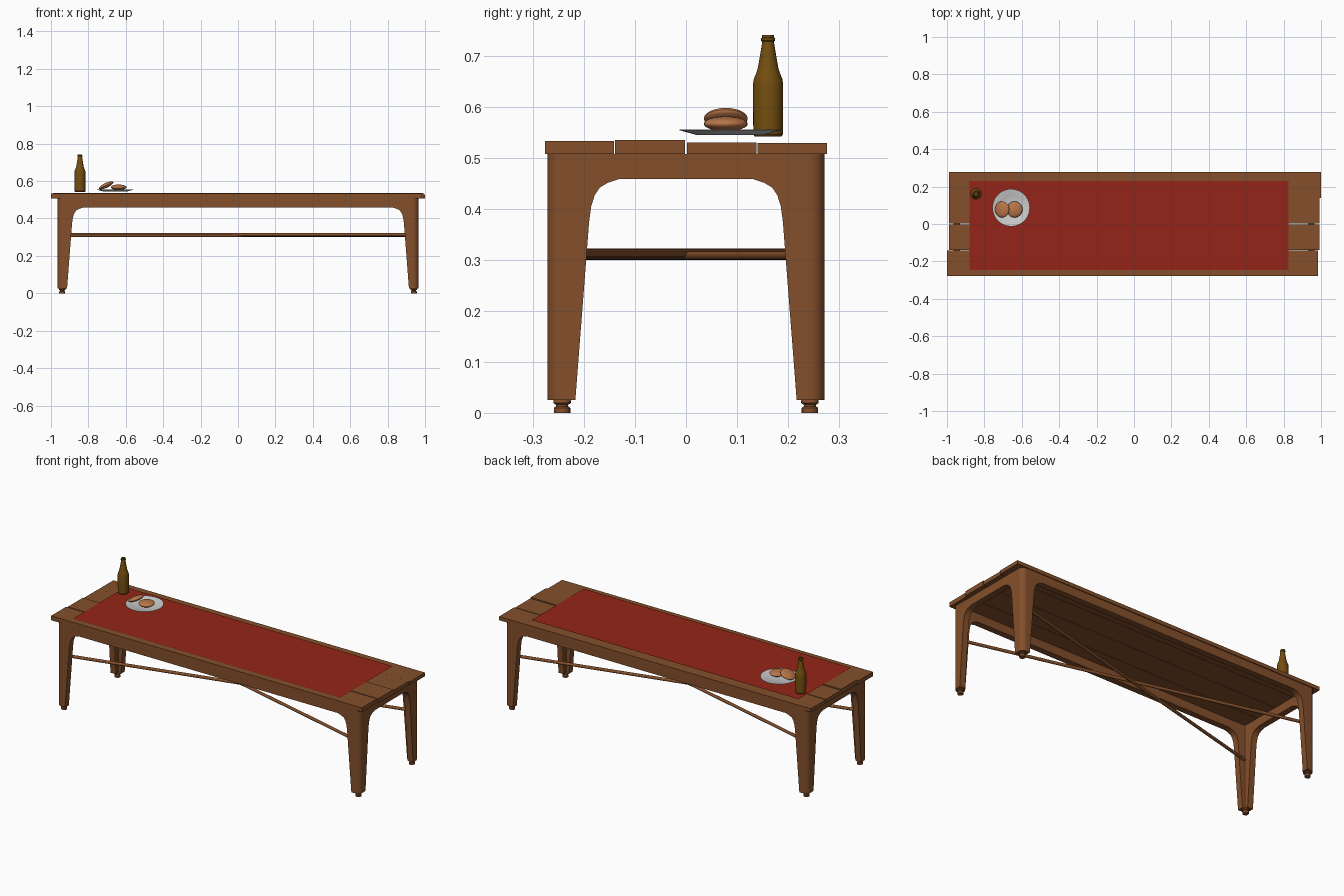
import bpy, bmesh, math
from mathutils import Vector

if "Cube" in bpy.data.objects:
    bpy.data.objects.remove(bpy.data.objects["Cube"])


def material(name, rgb):
    m = bpy.data.materials.new(name)
    m.diffuse_color = (*rgb, 1)
    m.use_nodes = True
    m.node_tree.nodes["Principled BSDF"].inputs["Base Color"].default_value = m.diffuse_color
    return m


WOOD = material("wood", (0.23, 0.078, 0.024))
RED = material("red_cloth", (0.30, 0.018, 0.009))
GLASS = material("brown_glass", (0.17, 0.075, 0.005))
BREAD = material("bread", (0.48, 0.18, 0.065))


def finish(name, bm, mat=None, smooth=True):
    bmesh.ops.recalc_face_normals(bm, faces=bm.faces)
    me = bpy.data.meshes.new(name)
    bm.to_mesh(me)
    bm.free()
    ob = bpy.data.objects.new(name, me)
    bpy.context.collection.objects.link(ob)
    if mat:
        me.materials.append(mat)
    if smooth:
        smooth_edges(ob)
    return ob


def smooth_edges(ob):
    bpy.ops.object.select_all(action='DESELECT')
    ob.select_set(True)
    bpy.context.view_layer.objects.active = ob
    bpy.ops.object.shade_smooth_by_angle(angle=math.radians(35))


def box(name, x0, x1, y0, y1, z0, z1, mat):
    bm = bmesh.new()
    bmesh.ops.create_cube(bm, size=1)
    for v in bm.verts:
        v.co = ((x0, x1)[v.co.x > 0], (y0, y1)[v.co.y > 0], (z0, z1)[v.co.z > 0])
    return finish(name, bm, mat, False)


def lathe(name, profile, loc, mat=None, sides=32):
    bm = bmesh.new()
    vs = [bm.verts.new((r, 0, z)) for r, z in profile]
    es = [bm.edges.new(p) for p in zip(vs, vs[1:])]
    bmesh.ops.spin(bm, geom=vs + es, cent=(0, 0, 0), axis=(0, 0, 1),
                   angle=math.tau, steps=sides)
    bmesh.ops.remove_doubles(bm, verts=bm.verts, dist=1e-5)
    ob = finish(name, bm, mat)
    ob.location = loc
    return ob


def rounded_loop(bm, hx, hy, r, z, n=8):
    out = []
    for k, (sx, sy) in enumerate(((1, 1), (-1, 1), (-1, -1), (1, -1))):
        for i in range(n + 1):
            a = (k + i / n) * math.pi / 2
            out.append(bm.verts.new((sx * (hx - r) + r * math.cos(a),
                                     sy * (hy - r) + r * math.sin(a), z)))
    return out


# Table planks, each slightly shifted and of a different height
for i, (x0, x1, y0, y1, top) in enumerate((
        (-1.0, 0.985, -0.277, -0.141, 0.533), (-0.99, 0.993, -0.139, -0.0015, 0.535),
        (-0.99, 0.993, 0.0015, 0.138, 0.530), (-0.99, 1.0, 0.140, 0.277, 0.529))):
    box(f"plank_{i + 1}", x0, x1, y0, y1, 0.508, top, WOOD)

# Frame: rounded rectangular wall, arched openings leave the legs
HX, HY, WALL = 0.966, 0.272, 0.035
bm = bmesh.new()
loops = [rounded_loop(bm, HX, HY, 0.03, 0.025), rounded_loop(bm, HX, HY, 0.03, 0.508),
         rounded_loop(bm, HX - WALL, HY - WALL, 0.004, 0.508),
         rounded_loop(bm, HX - WALL, HY - WALL, 0.004, 0.025)]
for a, b in zip(loops, loops[1:] + loops[:1]):
    for i in range(len(a)):
        j = (i + 1) % len(a)
        bm.faces.new((a[i], a[j], b[j], b[i]))
frame = finish("legs_and_apron", bm, WOOD, False)

ARCH = [(0.219, 0.0), (0.195, 0.31), (0.190, 0.375), (0.186, 0.405), (0.179, 0.427),
        (0.169, 0.442), (0.154, 0.451), (0.130, 0.459)]


def arch_cutter(name, along_x):
    shift = 0 if along_x else HX - HY + 0.003
    pts = [(h + shift, z) for h, z in ARCH]
    pts += [(-h, z) for h, z in reversed(pts)]
    bm = bmesh.new()
    vs = [bm.verts.new((-2, h, z) if along_x else (h, -2, z)) for h, z in pts]
    f = bm.faces.new(vs)
    ext = bmesh.ops.extrude_face_region(bm, geom=[f])["geom"]
    bmesh.ops.translate(bm, verts=[g for g in ext if isinstance(g, bmesh.types.BMVert)],
                        vec=Vector((4, 0, 0) if along_x else (0, 4, 0)))
    ob = finish(name, bm, None, False)
    ob.hide_render = True
    return ob


for along_x in (True, False):
    cutter = arch_cutter("arch_cutter", along_x)
    mod = frame.modifiers.new("arch", 'BOOLEAN')
    mod.operation, mod.solver, mod.object = 'DIFFERENCE', 'EXACT', cutter
    bpy.context.view_layer.objects.active = frame
    bpy.ops.object.modifier_apply(modifier=mod.name)
    bpy.data.objects.remove(cutter)
smooth_edges(frame)

# Turned feet
for sx in (-1, 1):
    for sy in (-1, 1):
        lathe("foot", [(0, 0), (0.016, 0), (0.016, 0.010), (0.012, 0.013), (0.012, 0.016),
                       (0.017, 0.019), (0.017, 0.024), (0.015, 0.027), (0, 0.027)],
              (sx * 0.940, sy * 0.243, 0), WOOD, 20)

# Crossed stretcher bars between opposite legs
for s, z in ((1, 0.3085), (-1, 0.3135)):
    d = Vector((0.934, s * 0.240, 0))
    bar = lathe("stretcher_bar", [(0, -d.length), (0.0085, -d.length),
                                  (0.0085, d.length), (0, d.length)], (0, 0, z), WOOD, 16)
    bar.rotation_euler = d.to_track_quat('Z', 'Y').to_euler()

# Flat table cloth
bm = bmesh.new()
bm.faces.new([bm.verts.new((x, y, 0.537)) for x, y in
              ((-0.88, -0.245), (0.825, -0.245), (0.825, 0.23), (-0.88, 0.23))])
finish("table_cloth", bm, RED, False)

# Bottle
lathe("bottle", [(0, 0.542), (0.026, 0.542), (0.029, 0.546), (0.0295, 0.645), (0.028, 0.655),
                 (0.023, 0.667), (0.020, 0.677), (0.016, 0.700), (0.012, 0.724),
                 (0.0115, 0.728), (0.0135, 0.730), (0.0135, 0.735), (0.012, 0.736),
                 (0.012, 0.741), (0.009, 0.741), (0.009, 0.725), (0, 0.722)],
      (-0.845, 0.161, 0), GLASS)

# Plate
lathe("plate", [(0, 0.545), (0.066, 0.545), (0.100, 0.5545), (0.100, 0.556),
                (0.064, 0.550), (0.056, 0.547), (0, 0.547)], (-0.657, 0.087, 0), None, 40)

# Two buns, one leaning on the other
for name, x, z, h, tilt in (("flat_bun", -0.638, 0.567, 0.0145, 0),
                            ("leaning_bun", -0.705, 0.577, 0.013, -25)):
    bm = bmesh.new()
    bmesh.ops.create_uvsphere(bm, u_segments=28, v_segments=16, radius=1)
    bmesh.ops.scale(bm, vec=(0.042, 0.043, h), verts=bm.verts)
    bun = finish(name, bm, BREAD)
    bun.location = (x, 0.078, z)
    bun.rotation_euler.y = math.radians(tilt)
